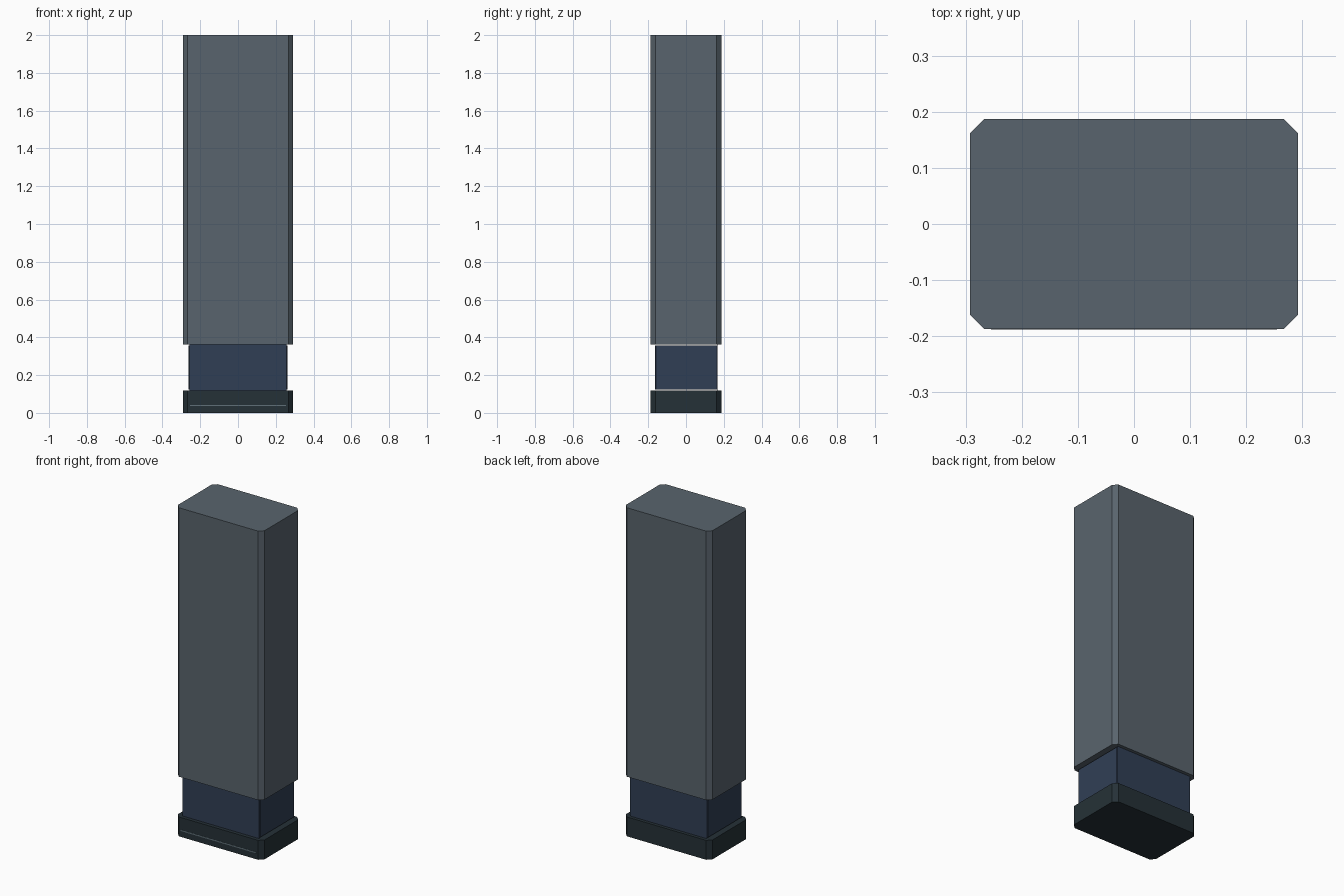
import bpy
import bmesh

cube = bpy.data.objects.get("Cube")
if cube:
    bpy.data.objects.remove(cube, do_unlink=True)


def srgb(r, g, b):
    """Convert 8-bit colour to linear RGBA."""
    def lin(v):
        v /= 255
        return v / 12.92 if v <= 0.04045 else ((v + 0.055) / 1.055) ** 2.4
    return (lin(r), lin(g), lin(b), 1)


def material(name, colour):
    mat = bpy.data.materials.new(name)
    mat.use_nodes = True
    mat.diffuse_color = colour
    shader = next(n for n in mat.node_tree.nodes if n.type == 'BSDF_PRINCIPLED')
    shader.inputs["Base Color"].default_value = colour
    return mat


slate = material("slate grey", srgb(89, 100, 109))
navy = material("navy blue", srgb(48, 63, 85))
charcoal = material("charcoal", srgb(37, 49, 55))
silver = material("silver line", srgb(96, 112, 120))


def prism(name, half_x, y0, y1, z0, z1, cut, mat):
    """Upright block whose four vertical corners are cut at 45 degrees."""
    outline = []
    for sx, sy in ((1, 1), (-1, 1), (-1, -1), (1, -1)):
        y = y1 if sy > 0 else y0
        pair = [(sx * half_x, y - sy * cut), (sx * (half_x - cut), y)]
        outline += pair if sx * sy > 0 else pair[::-1]
    bm = bmesh.new()
    base = bm.faces.new([bm.verts.new((x, y, z0)) for x, y in outline])
    top = bmesh.ops.extrude_face_region(bm, geom=[base])["geom"]
    bmesh.ops.translate(bm, vec=(0, 0, z1 - z0),
                        verts=[v for v in top if isinstance(v, bmesh.types.BMVert)])
    bmesh.ops.recalc_face_normals(bm, faces=bm.faces)
    mesh = bpy.data.meshes.new(name)
    bm.to_mesh(mesh)
    bm.free()
    mesh.materials.append(mat)
    obj = bpy.data.objects.new(name, mesh)
    bpy.context.collection.objects.link(obj)
    return obj


# Tall body and matching foot with cut corners
prism("body", 0.292, -0.187, 0.187, 0.363, 2.0, 0.025, slate)
prism("base", 0.292, -0.187, 0.187, 0.0, 0.118, 0.025, charcoal)

# Recessed neck, a hair short of the blocks above and below
prism("neck", 0.262, -0.164, 0.168, 0.125, 0.356, 0.004, navy)

# Thin full-height panels closing the neck at front and back
for name, y in (("front_neck_panel", -0.164), ("back_neck_panel", 0.166)):
    prism(name, 0.258, y - 0.001, y + 0.001, 0.118, 0.363, 0.0005, navy)

# Thin bright line across the front of the base
prism("base_line", 0.255, -0.188, -0.186, 0.036, 0.043, 0.0005, silver)
